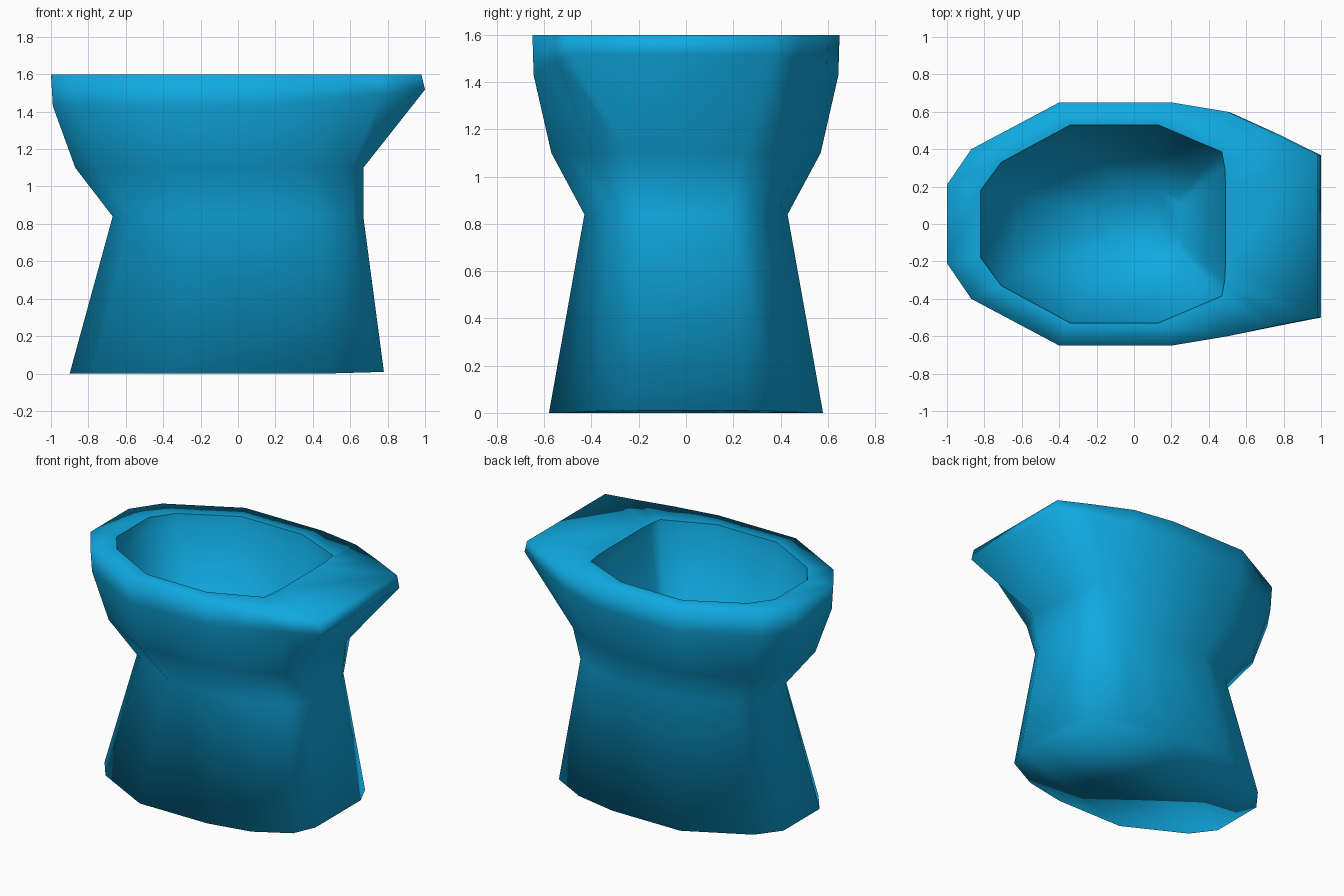
import bpy
import bmesh

old = bpy.data.objects.get("Cube")
if old:
    bpy.data.objects.remove(old, do_unlink=True)

blue = bpy.data.materials.new("glazed blue")
blue.use_nodes = True
color = (0.005, 0.4, 0.75, 1)
blue.diffuse_color = color
blue.node_tree.nodes["Principled BSDF"].inputs["Base Color"].default_value = color

# Half outlines, from the rounded end to the shelf end
FOOT = [(-.9, .2), (-.78, .36), (-.36, .58), (.17, .58), (.47, .52), (.71, .4), (.78, .25)]
RIM = [(-1, .21), (-.87, .4), (-.4, .65), (.2, .65), (.5, .6), (.75, .485), (.98, .37)]
OPENING = [(-.82, .18), (-.71, .33), (-.34, .53), (.13, .53), (.47, .385), (.485, .3), (.49, .2)]

bm = bmesh.new()


def add_ring(half, start, end, width, z):
    """Fit a mirrored half outline between start and end; z is a height or a rule on x."""
    lo, hi = half[0][0], half[-1][0]
    widest = max(y for _, y in half)
    outline = half + [(x, -y) for x, y in reversed(half)]
    verts = []
    for x, y in outline:
        px = start + (x - lo) / (hi - lo) * (end - start)
        verts.append(bm.verts.new((px, y * width / widest, z(px) if callable(z) else z)))
    return verts


def bridge(a, b):
    n = len(a)
    for i in range(n):
        j = (i + 1) % n
        bm.faces.new((a[i], a[j], b[j], b[i]))


def lip_height(x):
    return 1.43 + max(0, x - .2) * .11


def skew_shelf(verts):
    """The shelf is wider on its -y side."""
    n = len(verts)
    verts[n // 2].co.y = -.5
    verts[n // 2 + 1].co.y = -.545


# Pedestal, belly, rim, then down into the bowl
foot = add_ring(FOOT, -.9, .78, .58, lambda x: max(0, x - .54) * .04)
waist = add_ring(FOOT, -.67, .67, .43, .84)
belly = add_ring(FOOT, -.87, .67, .57, 1.1)
lip = add_ring(RIM, -.99, 1, .645, lip_height)
rim = add_ring(RIM, -1, .98, .65, 1.6)
opening = add_ring(OPENING, -.82, .49, .53, 1.6)
inner_lip = add_ring(OPENING, -.81, .48, .52, 1.52)
bowl_mid = add_ring(OPENING, -.62, .38, .39, 1.15)
bowl_low = add_ring(OPENING, -.22, .25, .19, .9)
skew_shelf(lip)
skew_shelf(rim)

rings = [foot, waist, belly, lip, rim, opening, inner_lip, bowl_mid, bowl_low]
for a, b in zip(rings, rings[1:]):
    bridge(a, b)
bm.faces.new(foot)
bm.faces.new(bowl_low)
bmesh.ops.recalc_face_normals(bm, faces=bm.faces)

# Smooth all over, with a crisp edge around the opening
for f in bm.faces:
    f.smooth = True
for i, v in enumerate(opening):
    bm.edges.get((v, opening[i - 1])).smooth = False

mesh = bpy.data.meshes.new("toilet_bowl")
bm.to_mesh(mesh)
bm.free()
mesh.materials.append(blue)
bowl = bpy.data.objects.new("toilet_bowl", mesh)
bpy.context.collection.objects.link(bowl)
